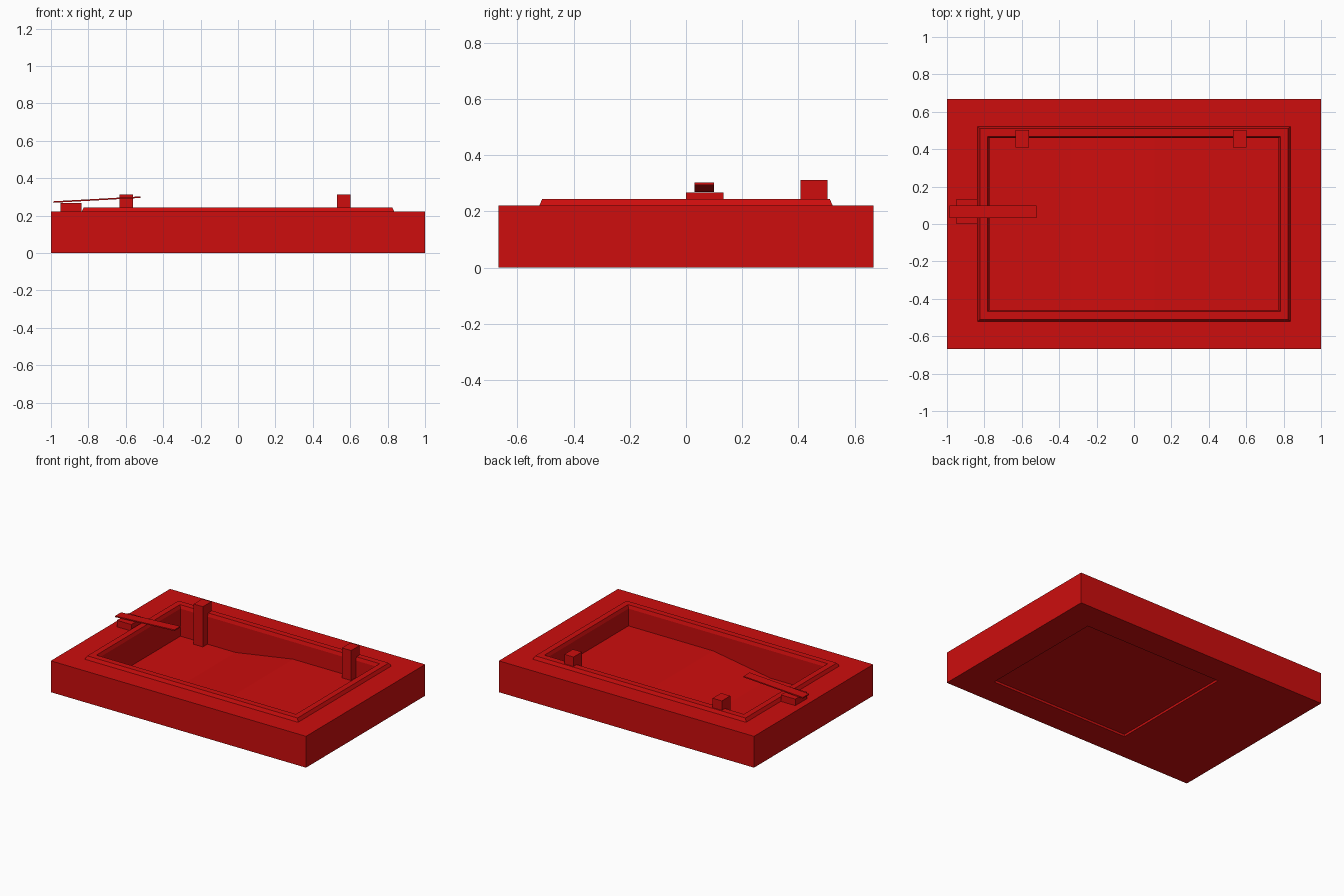
import bpy
import bmesh
import math
from mathutils import Matrix

cube = bpy.data.objects.get("Cube")
if cube:
    bpy.data.objects.remove(cube, do_unlink=True)

red = bpy.data.materials.new("red")
red.use_nodes = True
red.diffuse_color = (0.61, 0.004, 0.004, 1)
red.node_tree.nodes["Principled BSDF"].inputs["Base Color"].default_value = red.diffuse_color


def add_object(name, bm):
    bmesh.ops.recalc_face_normals(bm, faces=bm.faces)
    mesh = bpy.data.meshes.new(name)
    bm.to_mesh(mesh)
    bm.free()
    mesh.materials.append(red)
    obj = bpy.data.objects.new(name, mesh)
    bpy.context.collection.objects.link(obj)
    return obj


def box(name, low, high):
    bm = bmesh.new()
    bmesh.ops.create_cube(bm, size=1)
    size = [b - a for a, b in zip(low, high)]
    mid = [(a + b) / 2 for a, b in zip(low, high)]
    bmesh.ops.transform(bm, verts=bm.verts,
                        matrix=Matrix.Translation(mid) @ Matrix.Diagonal((*size, 1)))
    return add_object(name, bm)


# Block, coping and basin: rectangular rings bridged from underside to pool floor
SLOPE_START, SLOPE_END = -0.34, 0.11
DEEP, SHALLOW, DECK, COPING = 0.027, 0.10, 0.222, 0.245
bm = bmesh.new()


def ring(xs, half_y, zs):
    front = [bm.verts.new((x, -half_y, z)) for x, z in zip(xs, zs)]
    back = [bm.verts.new((x, half_y, z)) for x, z in zip(xs, zs)]
    return front + back[::-1]


def level_ring(half_x, half_y, z):
    return ring((-half_x, SLOPE_START, SLOPE_END, half_x), half_y, [z] * 4)


def cap(loop):
    for i in range(3):
        bm.faces.new((loop[i], loop[i + 1], loop[6 - i], loop[7 - i]))


recess_xs = (-0.31, 0, 0.4, 0.775)
rings = [
    ring(recess_xs, 0.465, [0.016] * 4),
    ring(recess_xs, 0.465, [0] * 4),
    level_ring(1, 0.667, 0),
    level_ring(1, 0.667, DECK),
    level_ring(0.836, 0.522, DECK),
    level_ring(0.824, 0.511, COPING),
    level_ring(0.782, 0.468, COPING),
    level_ring(0.773, 0.46, DECK),
    ring((-0.773, SLOPE_START, SLOPE_END, 0.773), 0.46,
         (DEEP, DEEP, SHALLOW, SHALLOW)),
]
for lower, upper in zip(rings, rings[1:]):
    for i in range(8):
        j = (i + 1) % 8
        bm.faces.new((lower[i], lower[j], upper[j], upper[i]))
cap(rings[0])
cap(rings[-1])
add_object("pool_basin", bm)

# Posts standing on the pool floor at the back wall
for name, x, floor in (("deep_end_post", -0.597, DEEP), ("shallow_end_post", 0.565, SHALLOW)):
    box(name, (x - 0.036, 0.408, floor), (x + 0.036, 0.503, 0.312))

# Diving board on its stand
box("board_stand", (-0.95, 0, DECK), (-0.836, 0.133, 0.268))
board = box("diving_board", (-0.233, 0.031, -0.004), (0.233, 0.099, 0.004))
board.location = (-0.753, 0, 0.286)
board.rotation_euler.y = -math.atan2(0.026, 0.466)
